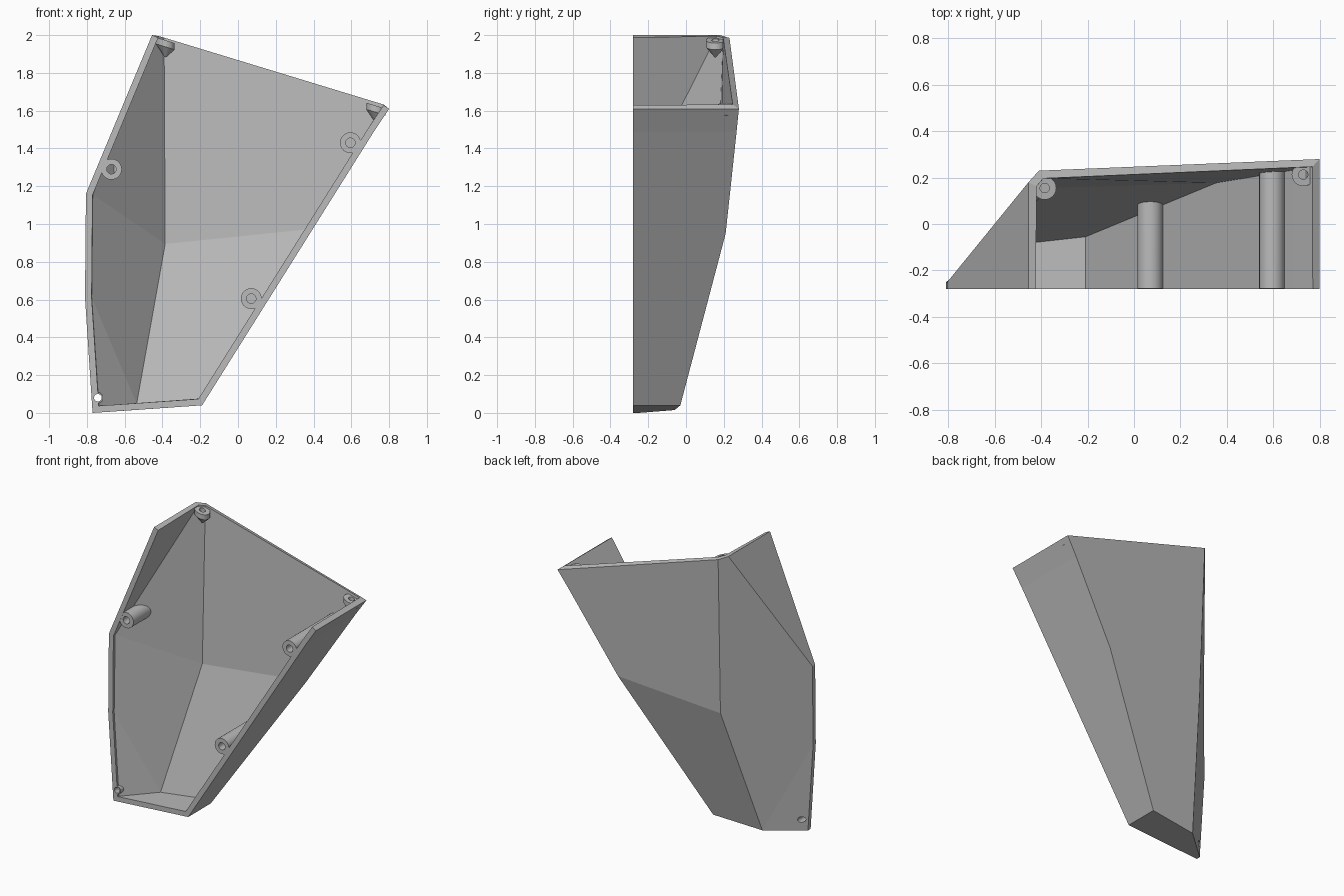
import bpy, bmesh, math
from mathutils import Vector
from mathutils.bvhtree import BVHTree

if "Cube" in bpy.data.objects:
    bpy.data.objects.remove(bpy.data.objects["Cube"])

grey = bpy.data.materials.new("plain grey")
grey.use_nodes = True
grey.diffuse_color = (0.5, 0.5, 0.5, 1)
grey.node_tree.nodes["Principled BSDF"].inputs["Base Color"].default_value = (0.5, 0.5, 0.5, 1)

FRONT = -0.28   # plane of the open front
LIP = -0.25     # where the slanted side starts


def make_object(name, bm):
    mesh = bpy.data.meshes.new(name)
    bm.to_mesh(mesh)
    bm.free()
    obj = bpy.data.objects.new(name, mesh)
    obj.data.materials.append(grey)
    bpy.context.collection.objects.link(obj)
    bpy.ops.object.select_all(action='DESELECT')
    obj.select_set(True)
    bpy.context.view_layer.objects.active = obj
    return obj


# Outer corners of the housing: front outline, then back corners
corners = {
    "top": (-0.455, FRONT, 2.0), "side": (-0.805, FRONT, 1.16),
    "hip": (-0.81, FRONT, 0.61), "foot": (-0.77, FRONT, 0.0),
    "toe": (-0.19, FRONT, 0.04), "knee": (0.72, FRONT, 1.49),
    "tip": (0.80, FRONT, 1.61),
    "top_b": (-0.455, 0.18, 2.0), "side_b": (-0.805, LIP, 1.16),
    "hip_b": (-0.81, LIP, 0.61), "foot_b": (-0.77, LIP, 0.0),
    "toe_b": (-0.19, -0.03, 0.04), "knee_b": (0.72, 0.268, 1.49),
    "tip_b": (0.80, 0.28, 1.61), "ridge_top": (-0.41, 0.23, 1.985),
    "ridge_mid": (-0.40, 0.19, 0.89), "ridge_low": (-0.55, -0.06, 0.015),
    "bend": (0.38, 0.21, 0.95),
}
panels = [
    "top top_b side_b side", "side side_b hip_b hip", "hip hip_b foot_b foot",
    "foot foot_b ridge_low toe_b toe", "toe toe_b bend knee_b knee",
    "knee knee_b tip_b tip",
    "top_b ridge_top ridge_mid side_b", "side_b ridge_mid ridge_low hip_b",
    "hip_b ridge_low foot_b",
    "ridge_top tip_b knee_b bend ridge_mid", "ridge_mid bend toe_b ridge_low",
]
bm = bmesh.new()
v = {key: bm.verts.new(co) for key, co in corners.items()}
for panel in panels:
    bm.faces.new([v[key] for key in panel.split()])
bmesh.ops.recalc_face_normals(bm, faces=bm.faces)
back = max(bm.faces, key=lambda f: f.calc_center_median().y)
if back.normal.y < 0:
    bmesh.ops.reverse_faces(bm, faces=bm.faces)
tree = BVHTree.FromBMesh(bm)

# Thin wall, open at the front and the top
shell = make_object("housing_shell", bm)
solid = shell.modifiers.new("wall", 'SOLIDIFY')
solid.thickness = 0.035
solid.offset = -1
solid.use_even_offset = True
bpy.ops.object.modifier_apply(modifier="wall")

# Screw hole through the lower corner
HOLE = (-0.742, 0.08)
bpy.ops.mesh.primitive_cylinder_add(vertices=24, radius=0.02, depth=1,
                                    location=(HOLE[0], 0, HOLE[1]),
                                    rotation=(math.pi / 2, 0, 0))
cutter = bpy.context.object
cutter.hide_render = True
bpy.context.view_layer.objects.active = shell
cut = shell.modifiers.new("hole", 'BOOLEAN')
cut.operation = 'DIFFERENCE'
cut.solver = 'EXACT'
cut.object = cutter
bpy.ops.object.modifier_apply(modifier="hole")
bpy.data.objects.remove(cutter)


def wall_y(x, z):
    hit = tree.ray_cast(Vector((x, -1, z)), Vector((0, 1, 0)))[0]
    return hit.y - 0.012 if hit else LIP


def ringed(name, rings, place, close=False):
    """Join rings of (radius, level); place maps an offset and level to a point."""
    bm = bmesh.new()
    n = 24
    loops = []
    for radius, level in rings:
        angles = [2 * math.pi * i / n for i in range(n)]
        loops.append([bm.verts.new(place(radius * math.cos(a), radius * math.sin(a), level))
                      for a in angles])
    pairs = list(zip(loops, loops[1:]))
    if close:
        pairs.append((loops[-1], loops[0]))
    else:
        bm.faces.new(loops[0])
        bm.faces.new(loops[-1])
    for a, b in pairs:
        for i in range(n):
            j = (i + 1) % n
            bm.faces.new((a[i], a[j], b[j], b[i]))
    bmesh.ops.recalc_face_normals(bm, faces=bm.faces)
    make_object(name, bm)
    bpy.ops.object.shade_smooth_by_angle(angle=math.radians(30))


# Screw posts running from the front to the back wall
def post(name, x, z, radius, bore, through=False):
    def place(dx, dz, level):
        y = wall_y(x + dx, z + dz) if level == "wall" else level
        return (x + dx, y, z + dz)
    mouth = FRONT + 0.001
    end = "wall" if through else FRONT + 0.15
    ringed(name, [(radius, "wall"), (radius, mouth), (bore, mouth), (bore, end)],
           place, close=through)


post("left_post", 0.595, 1.43, 0.055, 0.025)
post("lower_post", 0.07, 0.605, 0.055, 0.025)
post("right_post", -0.67, 1.29, 0.055, 0.025)
post("corner_post", HOLE[0], HOLE[1], 0.028, 0.02, through=True)


# Tapered screw lugs in the two upper back corners
def lug(name, x, y):
    def place(dx, dy, level):
        z = 2.0 - 0.311 * (x + dx + 0.455)
        return (x + dx, y + dy, z + level)
    ringed(name, [(0.004, -0.095), (0.05, -0.04), (0.05, -0.005),
                  (0.02, -0.005), (0.02, -0.04)], place)


lug("right_top_lug", -0.385, 0.155)
lug("left_top_lug", 0.73, 0.213)
